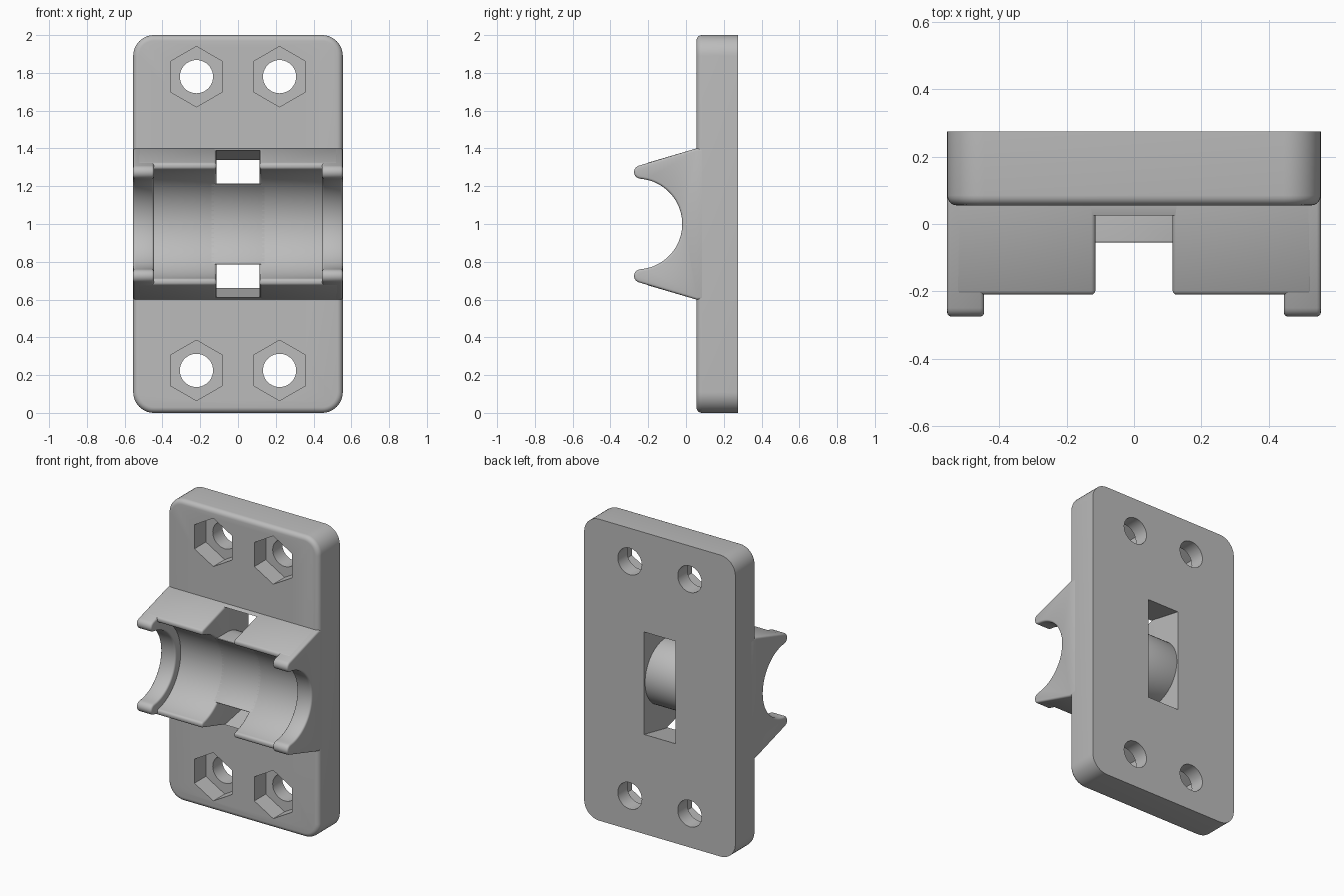
import bpy, bmesh
from math import sin, cos, radians, asin, degrees

if "Cube" in bpy.data.objects:
    bpy.data.objects.remove(bpy.data.objects["Cube"])

grey = bpy.data.materials.new("plain grey")
grey.use_nodes = True
grey.diffuse_color = (0.5, 0.5, 0.5, 1)
grey.node_tree.nodes["Principled BSDF"].inputs["Base Color"].default_value = (0.5, 0.5, 0.5, 1)

MID = 1.0      # height of the cradle axis
AXIS_Y = -0.26  # depth of the cradle axis


def arc(cx, cy, r, start, end, steps):
    angles = [radians(start + (end - start) * i / steps) for i in range(steps + 1)]
    return [(cx + r * cos(a), cy + r * sin(a)) for a in angles]


def new_object(name, bm):
    bmesh.ops.recalc_face_normals(bm, faces=bm.faces)
    mesh = bpy.data.meshes.new(name)
    bm.to_mesh(mesh)
    bm.free()
    mesh.materials.append(grey)
    obj = bpy.data.objects.new(name, mesh)
    bpy.context.collection.objects.link(obj)
    return obj


def loft(bm, rings):
    """Skin a list of equal rings of points and cap both ends."""
    loops = [[bm.verts.new(p) for p in ring] for ring in rings]
    n = len(loops[0])
    for a, b in zip(loops, loops[1:]):
        for i in range(n):
            j = (i + 1) % n
            bm.faces.new((a[i], a[j], b[j], b[i]))
    bm.faces.new(loops[0])
    bm.faces.new(loops[-1])


def prism_x(name, profile, x0, x1):
    """Extrude a (y, height from axis) profile along x."""
    bm = bmesh.new()
    loft(bm, [[(x, y, MID + h) for y, h in profile] for x in (x0, x1)])
    return new_object(name, bm)


def bevel(obj, width, segments=3):
    mod = obj.modifiers.new("bevel", 'BEVEL')
    mod.width = width
    mod.segments = segments
    mod.limit_method = 'ANGLE'
    mod.angle_limit = radians(32)


def mirror(obj):
    obj.modifiers.new("mirror", 'MIRROR').use_axis[0] = True


def cut(obj, cutter):
    mod = obj.modifiers.new("cut", 'BOOLEAN')
    mod.operation = 'DIFFERENCE'
    mod.solver = 'EXACT'
    mod.object = cutter
    cutter.hide_render = True


def finish(obj):
    """Bake the modifiers, then shade."""
    graph = bpy.context.evaluated_depsgraph_get()
    mesh = bpy.data.meshes.new_from_object(obj.evaluated_get(graph))
    obj.modifiers.clear()
    obj.data = mesh
    bpy.ops.object.select_all(action='DESELECT')
    obj.select_set(True)
    bpy.context.view_layer.objects.active = obj
    bpy.ops.object.shade_smooth_by_angle(angle=radians(32))


def both_halves(upper):
    """Close an upper half profile with its reflection."""
    return upper + [(y, -h) for y, h in reversed(upper)]


# Base plate with rounded corners and a rounded front rim
def plate_ring(y, inset, half_w=0.555, half_h=1.0, r=0.11):
    ring = []
    for k, (sx, sz) in enumerate(((1, 1), (-1, 1), (-1, -1), (1, -1))):
        corner = arc(sx * (half_w - r), MID + sz * (half_h - r),
                     r - inset, 90 * k, 90 * k + 90, 10)
        ring += [(x, y, z) for x, z in corner]
    return ring


RIM = 0.03
bm = bmesh.new()
rings = [plate_ring(0.275, 0)]
for i in range(6):
    a = radians(18 * i)
    rings.append(plate_ring(0.055 + RIM * (1 - sin(a)), RIM * (1 - cos(a))))
loft(bm, rings)
plate = new_object("base_plate", bm)


# Screw holes with hexagonal nut pockets, and the strap slot
def hole_cutter(name, radius, sides, y0, y1):
    bm = bmesh.new()
    for x in (-0.22, 0.22):
        for z in (MID - 0.775, MID + 0.78):
            circle = arc(x, z, radius, 90, 450, sides)[:-1]
            loft(bm, [[(px, y, pz) for px, pz in circle] for y in (y0, y1)])
    return new_object(name, bm)


def slot_wall(y):
    return 0.39 - 0.2 * (y - 0.025)


cutters = [
    hole_cutter("nut_pocket_cutter", 0.16, 6, -0.1, 0.175),
    hole_cutter("screw_hole_cutter", 0.088, 40, 0.0, 0.4),
    prism_x("slot_cutter",
            both_halves([(0.0, slot_wall(0.0)), (0.4, slot_wall(0.4))]), -0.115, 0.115),
]
for cutter in cutters:
    cut(plate, cutter)
finish(plate)
for cutter in cutters:
    bpy.data.objects.remove(cutter)

# End ears: narrow bore with rounded tips
ear_half = [(0.12, 0.4), (0.055, 0.4)]
ear_half += arc(-0.24, 0.275, 0.035, 106, 262, 10)
ear_half += arc(AXIS_Y, 0, 0.24, 83, 2, 22)
ears = prism_x("end_ears", both_halves(ear_half), 0.445, 0.555)
bevel(ears, 0.012)
mirror(ears)
finish(ears)

# Cradle walls: wider bore, on either side of the strap slot
BORE = 0.295
cradle_half = [(0.12, 0.4), (0.055, 0.4), (-0.21, 0.322)]
cradle_half += arc(AXIS_Y, 0, BORE, 80.2, 2, 24)
cradle = prism_x("cradle_walls", both_halves(cradle_half), 0.115, 0.53)
bevel(cradle, 0.012)
mirror(cradle)
finish(cradle)

# Strap bridge: bore in front, rounded strap seat behind
SEAT = 0.215
edge = degrees(asin(SEAT / BORE))
bridge_profile = arc(0.05, 0, SEAT, -90, 90, 28)
bridge_profile += arc(AXIS_Y, 0, BORE, edge, -edge, 20)
bridge = prism_x("strap_bridge", bridge_profile, -0.15, 0.15)
bevel(bridge, 0.012)
finish(bridge)

# Small wedges that carry the slope across the slot
for name, s in (("upper_slot_wedge", 1), ("lower_slot_wedge", -1)):
    wedge = [(0.025, slot_wall(0.025)), (0.055, 0.4), (0.1, 0.4), (0.1, slot_wall(0.1))]
    finish(prism_x(name, [(y, s * h) for y, h in wedge], -0.13, 0.13))
